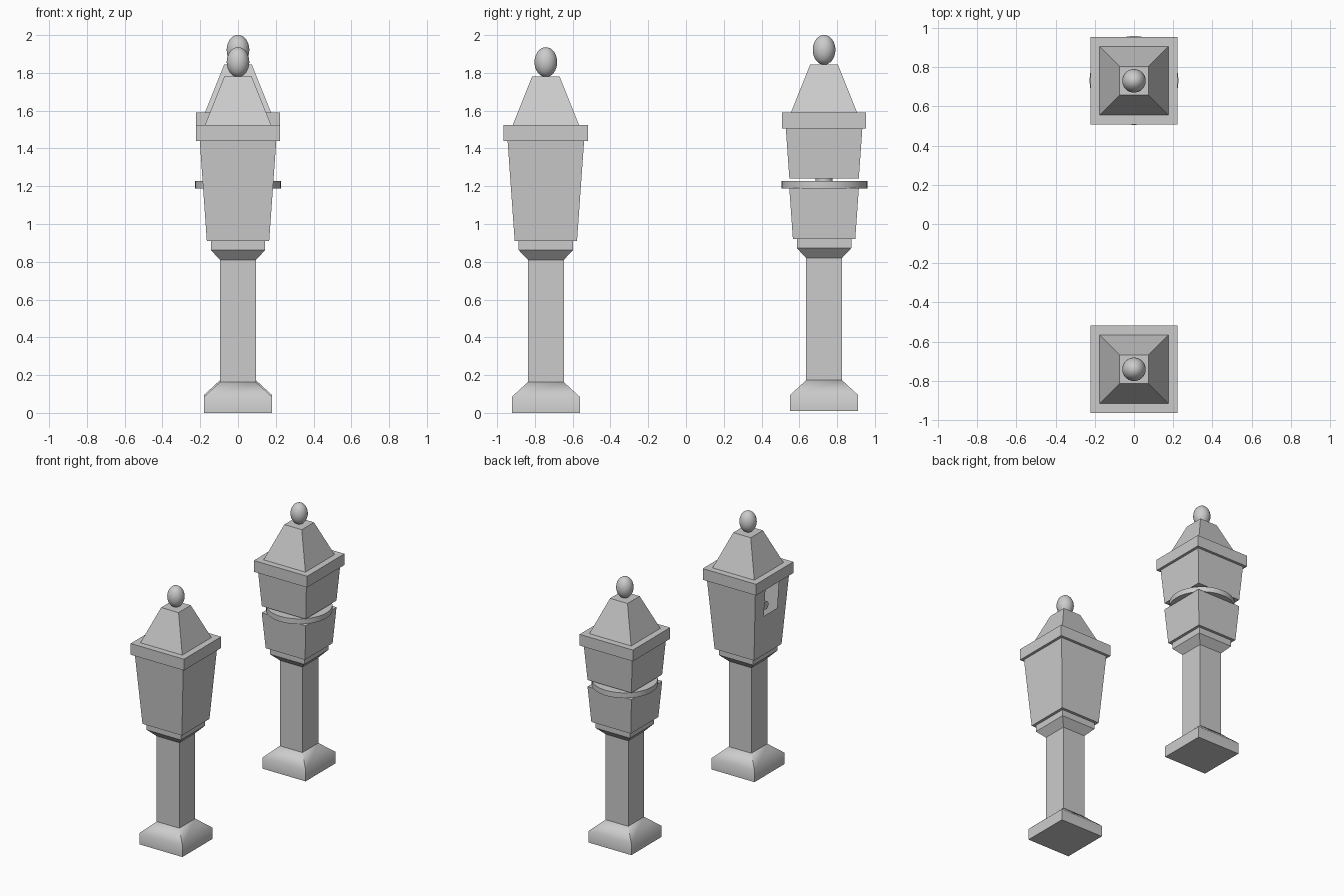
import bpy, bmesh, math

if "Cube" in bpy.data.objects:
    bpy.data.objects.remove(bpy.data.objects["Cube"])


def finish(bm, name, smooth=None):
    bmesh.ops.recalc_face_normals(bm, faces=bm.faces)
    me = bpy.data.meshes.new(name)
    bm.to_mesh(me)
    bm.free()
    ob = bpy.data.objects.new(name, me)
    bpy.context.collection.objects.link(ob)
    if smooth:
        bpy.ops.object.select_all(action='DESELECT')
        bpy.context.view_layer.objects.active = ob
        ob.select_set(True)
        bpy.ops.object.shade_smooth_by_angle(angle=math.radians(smooth))
    return ob


def square_loft(name, y, sections, smooth=None):
    """Stack of square sections given as (half width, z)."""
    bm = bmesh.new()
    rings = [[bm.verts.new((sx * h, y + sy * h, z))
              for sx, sy in ((-1, -1), (1, -1), (1, 1), (-1, 1))] for h, z in sections]
    for a, b in zip(rings, rings[1:]):
        for i in range(4):
            j = (i + 1) % 4
            bm.faces.new((a[i], a[j], b[j], b[i]))
    bm.faces.new(rings[0])
    bm.faces.new(rings[-1])
    return finish(bm, name, smooth)


def cylinder(name, r, depth, loc, rot=(0, 0, 0), seg=48):
    bpy.ops.mesh.primitive_cylinder_add(vertices=seg, radius=r, depth=depth,
                                        location=loc, rotation=rot)
    bpy.context.object.name = name
    bpy.ops.object.shade_smooth_by_angle()


def half(z):
    """Half width of the tapering housing at height z."""
    return 0.165 + (z - 0.91) / 0.53 * 0.0375


def window_housing(name, y):
    """Thin walled housing with a window in its left side."""
    bm = bmesh.new()
    z0, z1 = 0.91, 1.44
    rings = [[bm.verts.new((sx * half(z), y + sy * half(z), z))
              for sx, sy in ((-1, -1), (1, -1), (1, 1), (-1, 1))] for z in (z0, z1)]
    a, b = rings
    for i in range(3):
        bm.faces.new((a[i], a[i + 1], b[i + 1], b[i]))
    bm.faces.new(a)
    bm.faces.new(b)
    # left wall as a frame around the opening
    outer = [a[3], a[0], b[0], b[3]]
    inner = [bm.verts.new((-half(z), y + d, z))
             for d, z in ((0.08, 1.22), (-0.08, 1.22), (-0.08, 1.425), (0.08, 1.425))]
    for i in range(4):
        j = (i + 1) % 4
        bm.faces.new((outer[i], outer[j], inner[j], inner[i]))
    return finish(bm, name)


def lamp(tag, y, low, up):
    # foot, post and collar
    square_loft(tag + "_foot", y, [(0.18, low), (0.18, low + 0.085), (0.095, low + 0.163)], 50)
    square_loft(tag + "_post", y, [(0.095, low + 0.16), (0.095, low + 0.815)])
    square_loft(tag + "_collar", y, [(0.095, low + 0.81), (0.144, low + 0.862), (0.144, low + 0.91)])
    # cap slab, roof and finial
    square_loft(tag + "_cap", y, [(0.223, up + 1.44), (0.223, up + 1.525)])
    square_loft(tag + "_roof", y, [(0.175, up + 1.525), (0.073, up + 1.78)])
    bpy.ops.mesh.primitive_uv_sphere_add(segments=32, ring_count=16, radius=1,
                                         location=(0, y, up + 1.857))
    ball = bpy.context.object
    ball.name = tag + "_finial"
    ball.scale = (0.06, 0.06, 0.079)
    bpy.ops.object.shade_smooth_by_angle()


# closed lamp with a side window and a lens behind it
FY, BY = -0.742, 0.731
lamp("front_lamp", FY, 0, 0)
window_housing("front_housing", FY)
cylinder("lens_barrel", 0.03, 0.16, (-0.07, FY, 1.26), (0, math.pi / 2, 0), 24)

# raised lamp, split to show the turntable
lamp("back_lamp", BY, 0.01, 0.065)
square_loft("back_lower_housing", BY, [(half(0.91), 0.92), (half(1.18), 1.19)])
square_loft("back_upper_housing", BY, [(half(1.175), 1.24), (half(1.44), 1.505)])
cylinder("turntable", 0.227, 0.04, (0, BY + 0.002, 1.208))
cylinder("spindle", 0.045, 0.06, (0, BY, 1.23), seg=24)
